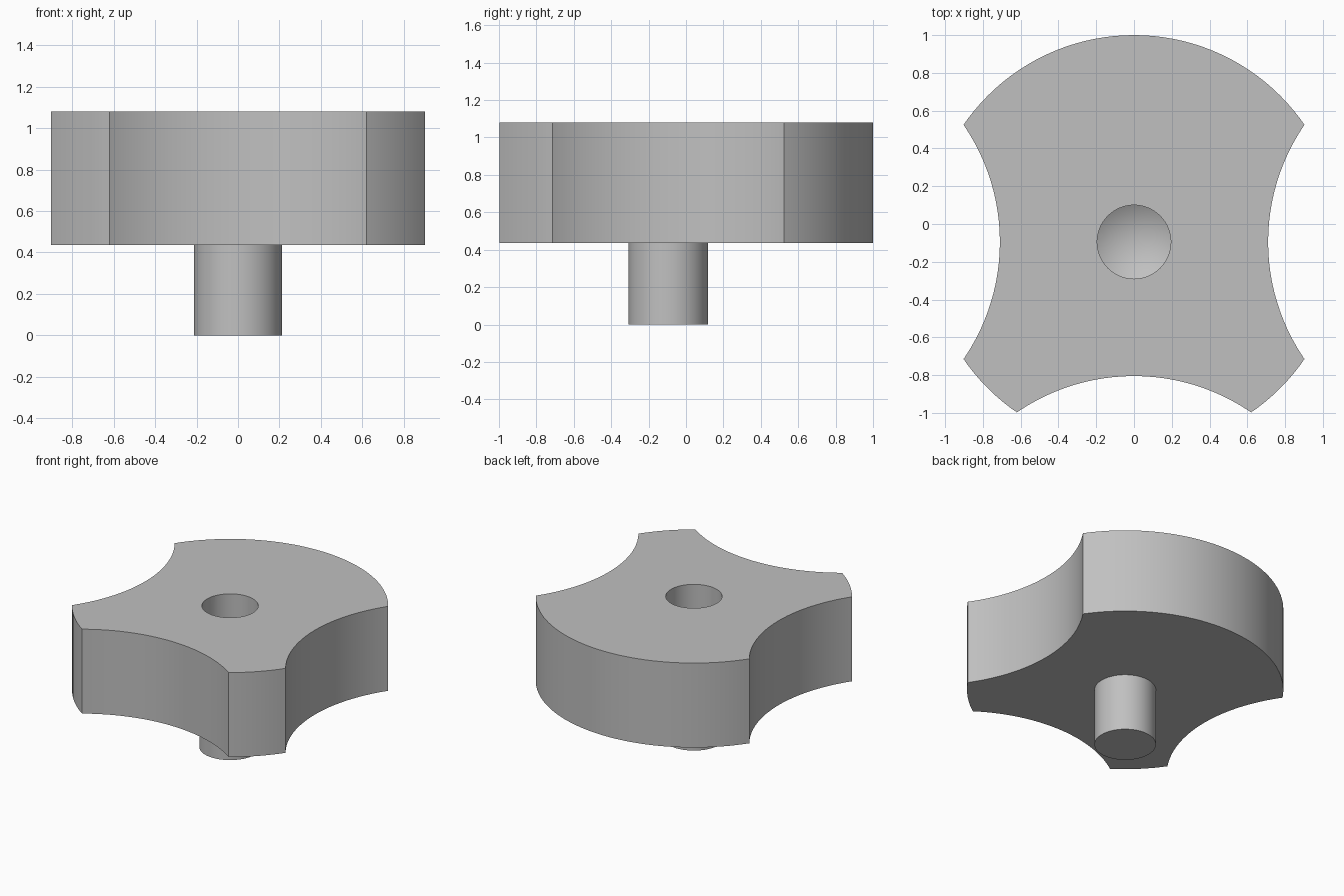
import bpy
import math

cube = bpy.data.objects.get("Cube")
if cube:
    bpy.data.objects.remove(cube, do_unlink=True)

CENTRE_Y = -0.095      # axis of the knob
RADIUS = 1.095         # outer rim and scoops share one radius
SCOOP_OFFSET = 1.805   # distance from the axis to each scoop centre
BOTTOM, TOP = 0.435, 1.08

grey = bpy.data.materials.new("plain_grey")
grey.use_nodes = True
colour = (0.53, 0.53, 0.53, 1)
grey.diffuse_color = colour
grey.node_tree.nodes["Principled BSDF"].inputs["Base Color"].default_value = colour


def cylinder(name, x, y, radius, low, high, sides=128, fill='NGON'):
    bpy.ops.mesh.primitive_cylinder_add(
        vertices=sides, radius=radius, depth=high - low,
        end_fill_type=fill, location=(x, y, (low + high) / 2))
    obj = bpy.context.object
    obj.name = name
    obj.data.materials.append(grey)
    return obj


def cut(target, cutter):
    cutter.hide_render = True
    mod = target.modifiers.new("cut", 'BOOLEAN')
    mod.operation = 'DIFFERENCE'
    mod.solver = 'EXACT'
    mod.object = cutter
    bpy.context.view_layer.objects.active = target
    bpy.ops.object.modifier_apply(modifier=mod.name)
    bpy.data.objects.remove(cutter, do_unlink=True)


def smooth(obj):
    bpy.ops.object.select_all(action='DESELECT')
    obj.select_set(True)
    bpy.context.view_layer.objects.active = obj
    bpy.ops.object.shade_smooth_by_angle(angle=math.radians(25))


# Knob body: a thick disc with finger scoops on the left, right and front
body = cylinder("knob_body", 0, CENTRE_Y, RADIUS, BOTTOM, TOP)
for dx, dy in ((1, 0), (-1, 0), (0, -1)):
    cut(body, cylinder("scoop_cutter", dx * SCOOP_OFFSET,
                       CENTRE_Y + dy * SCOOP_OFFSET, RADIUS,
                       BOTTOM - 0.2, TOP + 0.2))

# Blind drilled hole with a conical end
drill = cylinder("drill_cutter", 0, CENTRE_Y, 0.195, 0.66, TOP + 0.2, 64, 'TRIFAN')
for v in drill.data.vertices:
    if v.co.z < 0 and v.co.xy.length < 0.01:
        v.co.z -= 0.115
cut(body, drill)
smooth(body)

# Stem below the body
stem = cylinder("stem", 0, CENTRE_Y, 0.213, 0, BOTTOM + 0.01, 64)
smooth(stem)
